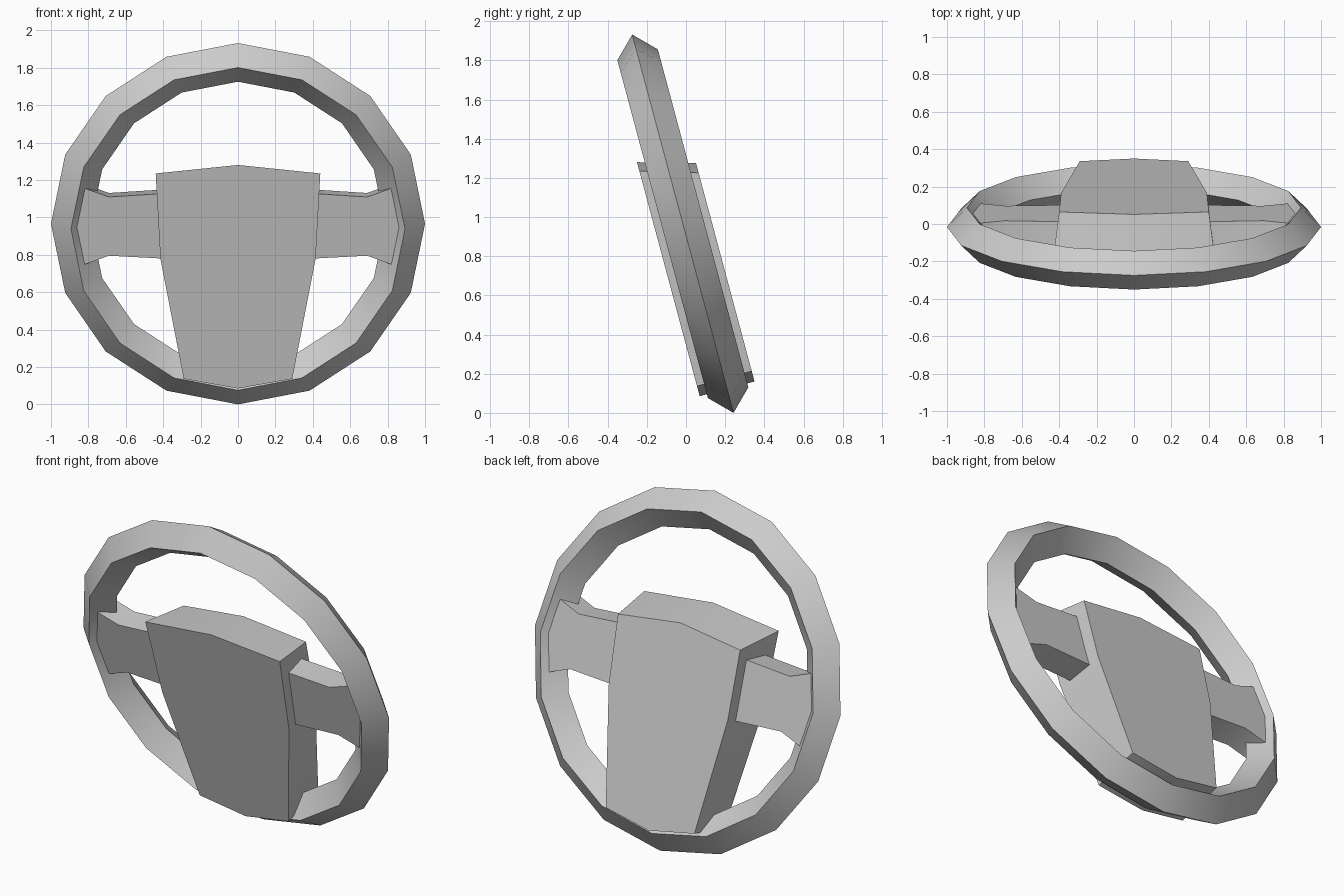
import bpy
import bmesh
from math import radians

cube = bpy.data.objects.get("Cube")
if cube:
    bpy.data.objects.remove(cube, do_unlink=True)

# Wheel plane: local x across, local y up the wheel, local z out of its front
TILT = (radians(105), 0, 0)
CENTRE = (0, -0.016, 0.966)

grey = bpy.data.materials.new("plain grey")
grey.use_nodes = True
grey.diffuse_color = (0.6, 0.6, 0.6, 1)
grey.node_tree.nodes["Principled BSDF"].inputs["Base Color"].default_value = grey.diffuse_color


def finish(obj):
    obj.data.materials.append(grey)
    bpy.ops.object.select_all(action="DESELECT")
    obj.select_set(True)
    bpy.context.view_layer.objects.active = obj
    bpy.ops.object.shade_smooth_by_angle(angle=radians(30))


def slab(name, front, back, depth):
    """Closed solid between a front outline and a matching back outline."""
    bm = bmesh.new()
    f = [bm.verts.new((x, u, depth)) for x, u in front]
    b = [bm.verts.new((x, u, -depth)) for x, u in back]
    bm.faces.new(f)
    bm.faces.new(b[::-1])
    for i in range(len(f)):
        j = (i + 1) % len(f)
        bm.faces.new((f[i], b[i], b[j], f[j]))
    bmesh.ops.recalc_face_normals(bm, faces=bm.faces)
    mesh = bpy.data.meshes.new(name)
    bm.to_mesh(mesh)
    bm.free()
    obj = bpy.data.objects.new(name, mesh)
    obj.location, obj.rotation_euler = CENTRE, TILT
    bpy.context.collection.objects.link(obj)
    finish(obj)


def symmetric(half):
    """Complete an outline whose first and last points lie on the centre line."""
    return half + [(-x, u) for x, u in half[-2:0:-1]]


# Rim with a diamond section
bpy.ops.mesh.primitive_torus_add(major_segments=16, minor_segments=4,
                                 major_radius=0.893, minor_radius=0.107,
                                 location=CENTRE, rotation=TILT)
rim = bpy.context.object
rim.name = "rim"
finish(rim)

# Tapered centre hub, its back edge narrower and lower at the top
hub_front = [(0, 0.364), (0.44, 0.317), (0.415, -0.154), (0.29, -0.82), (0, -0.873)]
hub_back = [(0, 0.281), (0.4, 0.23), (0.39, -0.16), (0.29, -0.818), (0, -0.873)]
slab("hub", symmetric(hub_front), symmetric(hub_back), 0.145)

# Spokes flaring where they meet the rim
spoke = [(0.36, 0.19), (0.69, 0.168), (0.83, 0.22), (0.87, 0),
         (0.83, -0.209), (0.69, -0.157), (0.36, -0.175)]
for side, name in ((1, "left_spoke"), (-1, "right_spoke")):
    front = [(side * x, u) for x, u in spoke]
    back = [(x, u - 0.018 if u > 0 else u) for x, u in front]
    slab(name, front, back, 0.075)
